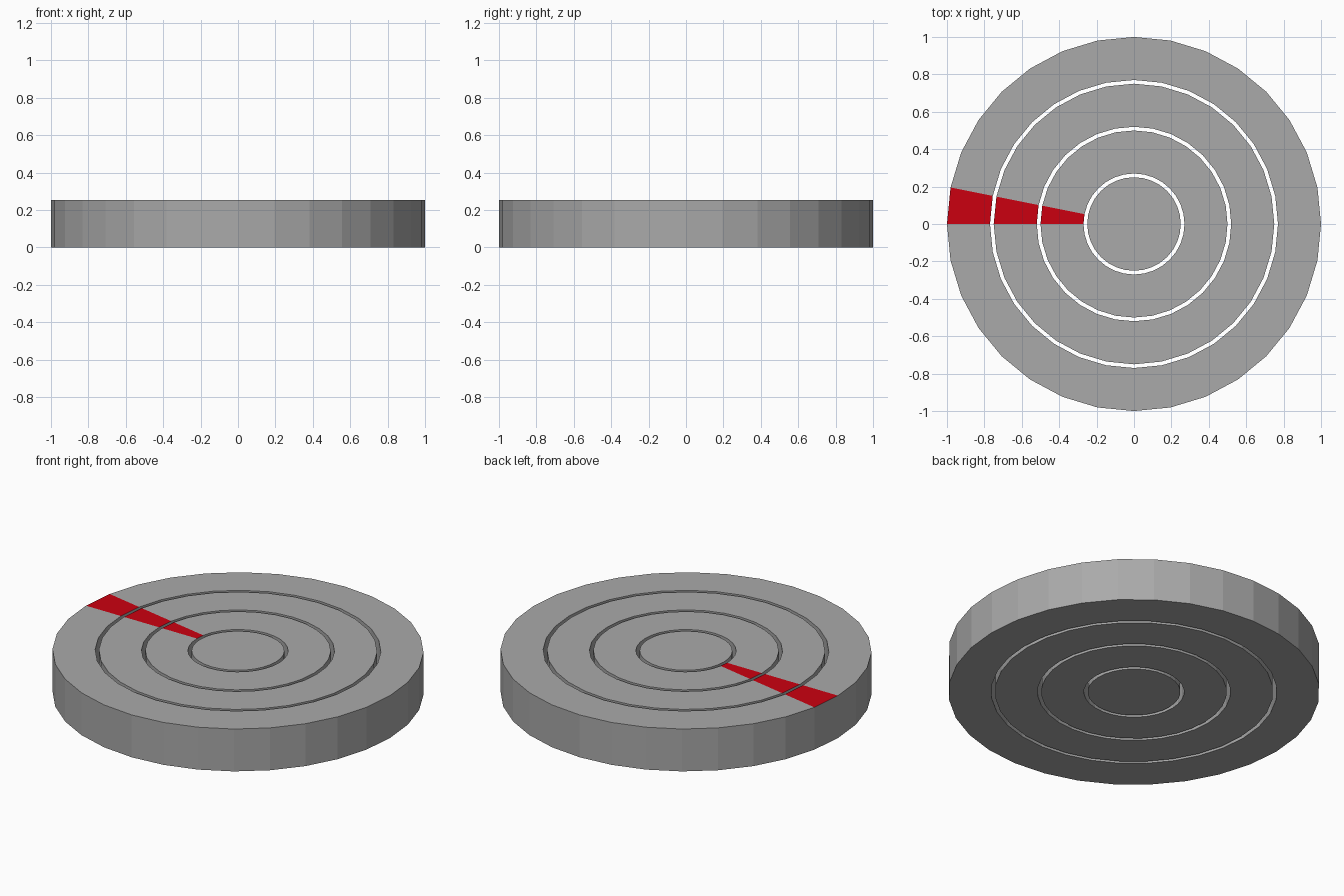
import bpy, bmesh, math

if "Cube" in bpy.data.objects:
    bpy.data.objects.remove(bpy.data.objects["Cube"])

SIDES, HEIGHT = 32, 0.252
RED_SEGMENT = SIDES // 2 - 1   # wedge just before the -x axis

red = bpy.data.materials.new("red_marker")
red.diffuse_color = (0.6, 0.0, 0.005, 1)
red.use_nodes = True
red.node_tree.nodes["Principled BSDF"].inputs["Base Color"].default_value = red.diffuse_color
grey = bpy.data.materials.new("grey_body")
grey.diffuse_color = (0.4, 0.4, 0.4, 1)
grey.use_nodes = True
grey.node_tree.nodes["Principled BSDF"].inputs["Base Color"].default_value = grey.diffuse_color


def circle(bm, radius, z):
    step = 2 * math.pi / SIDES
    return [bm.verts.new((radius * math.cos(i * step), radius * math.sin(i * step), z))
            for i in range(SIDES)]


def finish(bm, name):
    mesh = bpy.data.meshes.new(name)
    bmesh.ops.recalc_face_normals(bm, faces=bm.faces)
    bm.to_mesh(mesh)
    bm.free()
    obj = bpy.data.objects.new(name, mesh)
    bpy.context.collection.objects.link(obj)
    return obj


def ring(name, inner, outer):
    bm = bmesh.new()
    # Closed section: outer bottom, outer top, inner top, inner bottom
    loops = [circle(bm, r, z) for r, z in
             ((outer, 0), (outer, HEIGHT), (inner, HEIGHT), (inner, 0))]
    for k in range(4):
        a, b = loops[k], loops[(k + 1) % 4]
        for i in range(SIDES):
            j = (i + 1) % SIDES
            face = bm.faces.new((a[i], a[j], b[j], b[i]))
            if k == 1 and i == RED_SEGMENT:   # red marker on the top only
                face.material_index = 1
    obj = finish(bm, name)
    obj.data.materials.append(grey)
    obj.data.materials.append(red)


# Centre disc
bm = bmesh.new()
low, high = circle(bm, 0.25, 0), circle(bm, 0.25, HEIGHT)
bm.faces.new(low[::-1])
bm.faces.new(high)
for i in range(SIDES):
    j = (i + 1) % SIDES
    bm.faces.new((low[i], low[j], high[j], high[i]))
finish(bm, "centre_disc").data.materials.append(grey)

# Three concentric rings separated by narrow gaps
for name, inner, outer in (("inner_ring", 0.27, 0.50),
                           ("middle_ring", 0.52, 0.75),
                           ("outer_ring", 0.77, 1.0)):
    ring(name, inner, outer)
